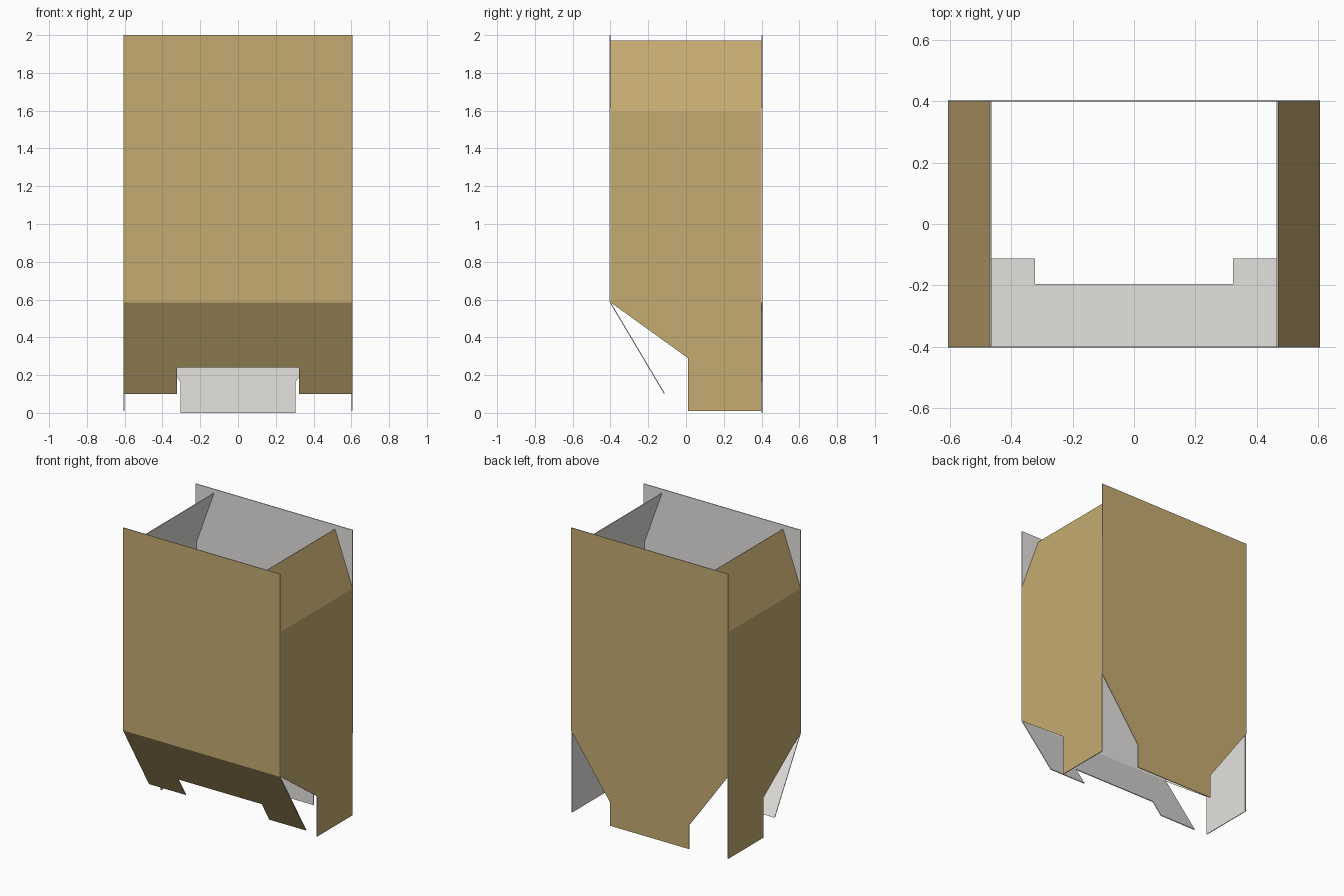
import bpy, bmesh
from mathutils import Vector

if "Cube" in bpy.data.objects:
    bpy.data.objects.remove(bpy.data.objects["Cube"])

T = 0.005              # board thickness
X, Y = 0.606, 0.404    # outer half width and half depth
FOLD_LOW, FOLD_TOP, TOP = 0.585, 1.6, 2.0


def material(name, rgb):
    m = bpy.data.materials.new(name)
    m.diffuse_color = (*rgb, 1.0)
    m.use_nodes = True
    m.node_tree.nodes["Principled BSDF"].inputs["Base Color"].default_value = m.diffuse_color
    return m


BROWN = material("brown_board", (0.56, 0.41, 0.167))
WHITE = material("pale_inside", (0.78, 0.765, 0.74))


def panel(name, points, origin, u, v):
    """Thin board from a 2D outline; the u x v side is brown, the rest pale."""
    o, u, v = Vector(origin), Vector(u).normalized(), Vector(v).normalized()
    n = u.cross(v)
    bm = bmesh.new()
    outer = [o + u * a + v * b for a, b in points]
    out_v = [bm.verts.new(p) for p in outer]
    in_v = [bm.verts.new(p - n * T) for p in outer]
    bm.faces.new(out_v)
    bm.faces.new(in_v[::-1])
    k = len(points)
    for i in range(k):
        j = (i + 1) % k
        bm.faces.new((out_v[j], out_v[i], in_v[i], in_v[j]))
    bmesh.ops.recalc_face_normals(bm, faces=bm.faces[:])
    for f in bm.faces:
        f.material_index = 0 if f.normal.dot(n) > 0.9 else 1
    mesh = bpy.data.meshes.new(name)
    bm.to_mesh(mesh)
    bm.free()
    mesh.materials.append(BROWN)
    mesh.materials.append(WHITE)
    ob = bpy.data.objects.new(name, mesh)
    bpy.context.collection.objects.link(ob)


def rect(w, low, high):
    return [(-w, low), (w, low), (w, high), (-w, high)]


UP = (0, 0, 1)

# Front and back walls with upright top flaps
for name, s in (("front", 1), ("back", -1)):
    o, u = (0, -s * Y, 0), (s, 0, 0)
    panel(name + "_wall", rect(X, FOLD_LOW, FOLD_TOP), o, u, UP)
    panel(name + "_top_flap", rect(X, FOLD_TOP, TOP), o, u, UP)

# Side walls, inward leaning top flaps and cut bottom flaps
D = Y - T
for name, s in (("right", 1), ("left", -1)):
    o, u = (s * X, 0, 0), (0, s, 0)
    panel(name + "_wall", rect(D, FOLD_LOW, 1.592), o, u, UP)
    panel(name + "_top_flap", rect(D, 0, 0.403),
          (s * X, 0, 1.592), u, (-s * 0.136, 0, 0.379))
    cut = [(-D, FOLD_LOW), (0.01, 0.29), (0.01, 0.01), (D, 0.01), (D, FOLD_LOW)]
    panel(name + "_bottom_flap", [(a * s, b) for a, b in cut], o, u, UP)

# Back bottom flap: tapered tongue hanging straight down
panel("back_bottom_flap",
      [(-X, FOLD_LOW), (-0.305, 0.165), (-0.305, 0), (0.305, 0),
       (0.305, 0.165), (X, FOLD_LOW)],
      (0, Y, 0), (-1, 0, 0), UP)

# Front bottom flap: swung inward, with a notch in its free edge
L, N, W = -0.564, -0.401, 0.323
panel("front_bottom_flap",
      [(-X, 0), (-X, L), (-W, L), (-W, N), (W, N), (W, L), (X, L), (X, 0)],
      (0, -Y, FOLD_LOW), (1, 0, 0), (0, -0.288, 0.485))
